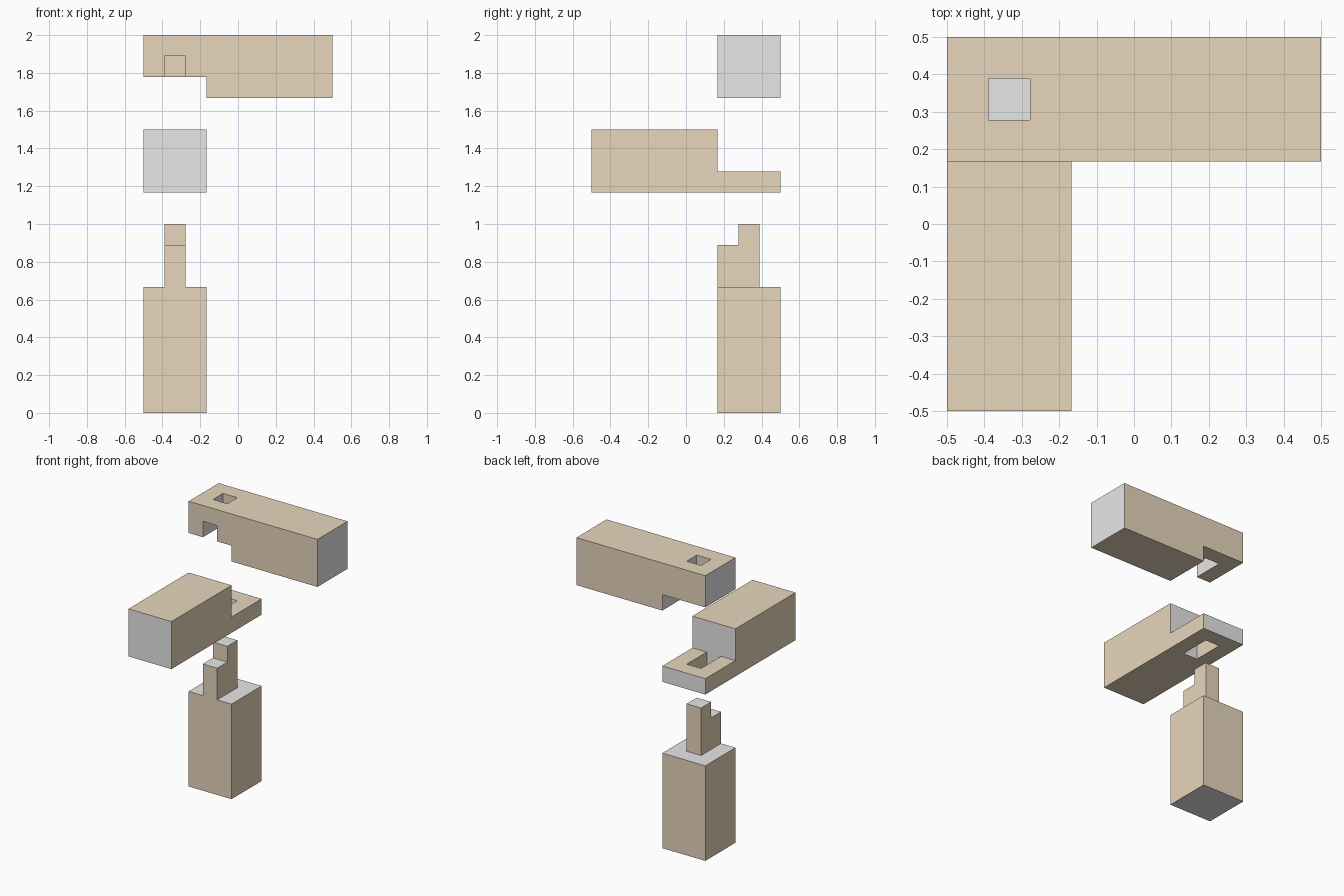
import bpy
import bmesh
from itertools import product
from mathutils import Vector

cube = bpy.data.objects.get("Cube")
if cube:
    bpy.data.objects.remove(cube, do_unlink=True)

UNIT = 1 / 9  # every timber is laid out on a grid of ninths


def flat_material(name, color):
    mat = bpy.data.materials.new(name)
    mat.use_nodes = True
    mat.diffuse_color = color
    mat.node_tree.nodes["Principled BSDF"].inputs["Base Color"].default_value = color
    return mat


WOOD = flat_material("tan wood", (0.8, 0.67, 0.5, 1))
END_GRAIN = flat_material("grey end grain", (0.8, 0.8, 0.8, 1))


def cells(block):
    low, high = block
    return set(product(*(range(a, b) for a, b in zip(low, high))))


def timber(name, grain, lift, solids, cuts=()):
    """Join solid blocks, carve the cuts, and colour faces across the grain grey."""
    filled = set().union(*map(cells, solids)).difference(*map(cells, cuts))
    bm = bmesh.new()
    for cell in sorted(filled):
        for axis, side in product(range(3), (0, 1)):
            neighbour = list(cell)
            neighbour[axis] += 2 * side - 1
            if tuple(neighbour) in filled:
                continue
            # outer face of this cell
            u, v = (axis + 1) % 3, (axis + 2) % 3
            corners = []
            for du, dv in ((0, 0), (1, 0), (1, 1), (0, 1)):
                p = Vector(cell)
                p[axis] += side
                p[u] += du
                p[v] += dv
                corners.append(bm.verts.new(p))
            face = bm.faces.new(corners if side else corners[::-1])
            face.material_index = int(axis == grain)
    bmesh.ops.remove_doubles(bm, verts=bm.verts[:], dist=0.01)
    bmesh.ops.dissolve_limit(bm, angle_limit=0.01, verts=bm.verts[:], edges=bm.edges[:])
    for vert in bm.verts:
        vert.co = (vert.co + Vector((-4.5, -4.5, lift))) * UNIT
    mesh = bpy.data.meshes.new(name)
    bm.to_mesh(mesh)
    bm.free()
    mesh.materials.append(WOOD)
    mesh.materials.append(END_GRAIN)
    bpy.context.collection.objects.link(bpy.data.objects.new(name, mesh))


X, Y, Z = range(3)

# Upright post with a stepped tenon
timber("post", Z, 0, [
    ((0, 6, 0), (3, 9, 6)),
    ((1, 6, 6), (2, 8, 8)),
    ((1, 7, 8), (2, 8, 9)),
])

# Middle beam with a thin tongue and a mortise through it
timber("lower_beam", Y, 10.5,
       [((0, 0, 0), (3, 6, 3)), ((0, 6, 0), (3, 9, 1))],
       [((1, 6, 0), (2, 8, 1))])

# Top beam with a lap notch, a slot above it and a hole to the top
timber("upper_beam", X, 15,
       [((0, 6, 0), (9, 9, 3))],
       [((0, 6, 0), (3, 9, 1)),
        ((1, 6, 1), (2, 8, 2)),
        ((1, 7, 2), (2, 8, 3))])
